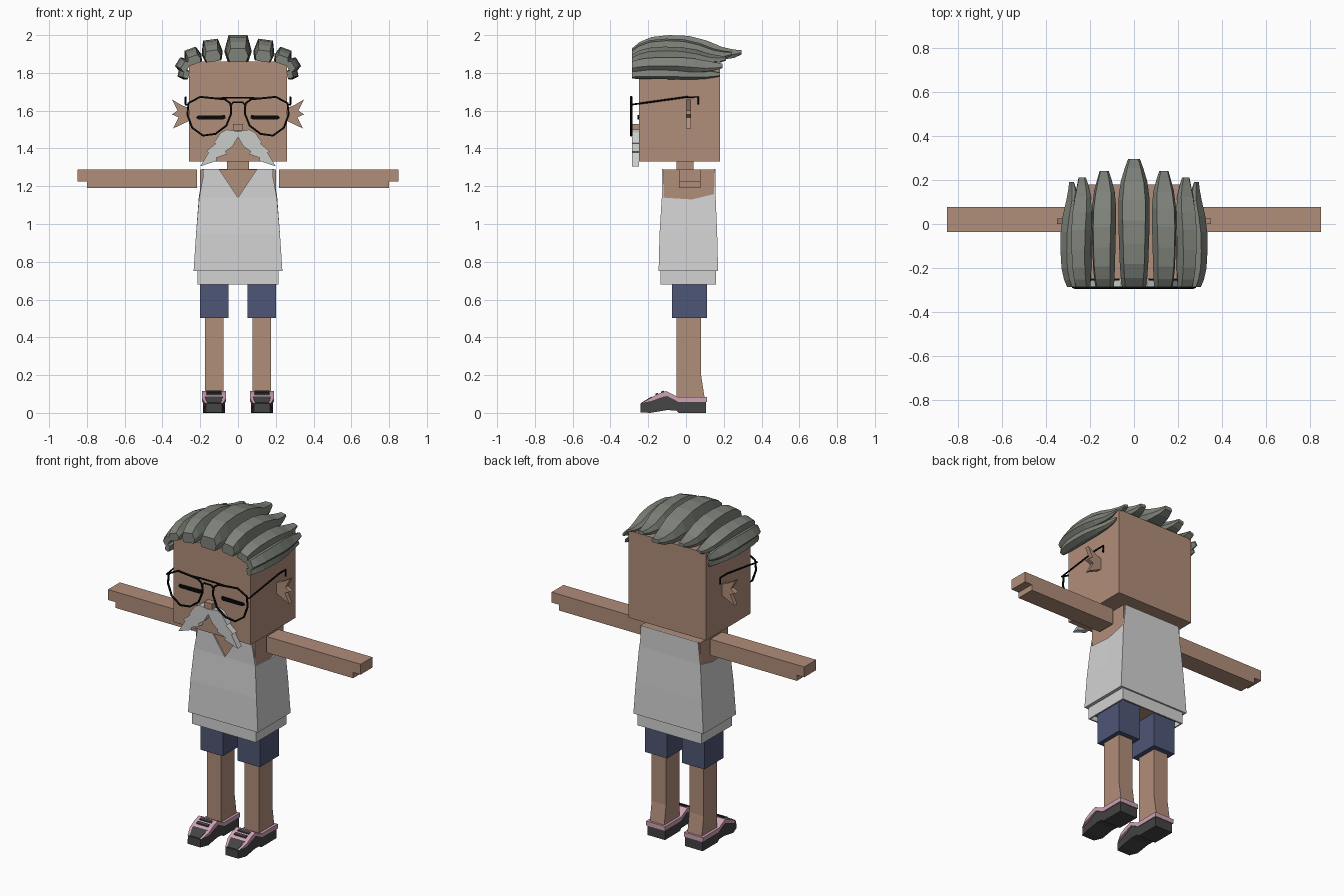
import bpy, bmesh
from math import radians, sin, cos

cube = bpy.data.objects.get("Cube")
if cube:
    bpy.data.objects.remove(cube, do_unlink=True)


def material(name, hex_code):
    """Flat material from an sRGB hex code."""
    srgb = [int(hex_code[i:i + 2], 16) / 255 for i in (0, 2, 4)]
    lin = [c / 12.92 if c < 0.04045 else ((c + 0.055) / 1.055) ** 2.4 for c in srgb]
    m = bpy.data.materials.new(name)
    m.use_nodes = True
    m.diffuse_color = (*lin, 1)
    m.node_tree.nodes["Principled BSDF"].inputs["Base Color"].default_value = (*lin, 1)
    return m


skin = material("skin", "B18E7A")
white = material("shirt_white", "D2D2D2")
silver = material("moustache_grey", "CACCCA")
navy = material("shorts_navy", "4E5675")
grey = material("hair_grey", "7E837A")
dark = material("shoe_dark", "444444")
pink = material("shoe_pink", "CFA2B6")
black = material("black", "080808")


def finish(bm, name, *mats):
    bmesh.ops.recalc_face_normals(bm, faces=bm.faces)
    mesh = bpy.data.meshes.new(name)
    bm.to_mesh(mesh)
    bm.free()
    for m in mats:
        mesh.materials.append(m)
    ob = bpy.data.objects.new(name, mesh)
    bpy.context.collection.objects.link(ob)
    return ob


def loft(name, rings, *mats):
    """Closed solid through matching rings of points."""
    bm = bmesh.new()
    loops = [[bm.verts.new(p) for p in ring] for ring in rings]
    n = len(loops[0])
    for a, b in zip(loops, loops[1:]):
        for i in range(n):
            j = (i + 1) % n
            bm.faces.new((a[i], a[j], b[j], b[i]))
    bm.faces.new(loops[0])
    bm.faces.new(loops[-1])
    return finish(bm, name, *mats)


def box(name, x, y, z, mat):
    return loft(name, [[(x[0], y[0], h), (x[1], y[0], h), (x[1], y[1], h), (x[0], y[1], h)]
                       for h in z], mat)


def front_plate(name, pts, y, mat, s=1):
    """Outline in x, z extruded along y."""
    return loft(name, [[(s * x, d, z) for x, z in pts] for d in y], mat)


def side_prism(name, pts, x, mat, s=1):
    """Outline in y, z extruded along x."""
    return loft(name, [[(s * d, y, z) for y, z in pts] for d in x], mat)


def wire(name, pts, cyclic=False, r=0.006):
    cu = bpy.data.curves.new(name, "CURVE")
    cu.dimensions = "3D"
    cu.bevel_depth = r
    cu.bevel_resolution = 1
    cu.use_fill_caps = True
    sp = cu.splines.new("POLY")
    sp.points.add(len(pts) - 1)
    for p, co in zip(sp.points, pts):
        p.co = (*co, 1)
    sp.use_cyclic_u = cyclic
    cu.materials.append(black)
    ob = bpy.data.objects.new(name, cu)
    bpy.context.collection.objects.link(ob)
    return ob


# Head, neck, nose and bare torso
box("head", (-0.26, 0.26), (-0.25, 0.18), (1.33, 1.86), skin)
box("neck", (-0.058, 0.058), (-0.05, 0.04), (1.27, 1.34), skin)
box("nose", (-0.026, 0.026), (-0.288, -0.24), (1.495, 1.53), skin)
box("torso", (-0.2, 0.2), (-0.12, 0.15), (0.78, 1.288), skin)


# Tank top: flared body with low armholes, back panel and hem
def shirt_ring(w, front, back, z_front, z_mid, z_back):
    half = [(w, front, z_front), (w, 0.03, z_mid), (w, back, z_back)]
    return half + [(-x, y, z) for x, y, z in reversed(half)]


loft("shirt_body", [shirt_ring(0.235, -0.145, 0.17, 0.75, 0.75, 0.75),
                    shirt_ring(0.222, -0.14, 0.165, 0.95, 0.95, 0.95),
                    shirt_ring(0.206, -0.128, 0.156, 1.14, 1.13, 1.16)], white)
front_plate("shirt_back", [(-0.206, 1.14), (0.206, 1.14), (0.19, 1.29), (-0.19, 1.29)],
            (0.149, 0.156), white)
hem = box("shirt_hem", (-0.215, 0.215), (-0.135, 0.16), (0.68, 0.76), white)
hem.data.materials.append(skin)
bm = bmesh.new()
bm.from_mesh(hem.data)
bottom = min(bm.faces, key=lambda f: f.calc_center_median().z)
bmesh.ops.inset_individual(bm, faces=[bottom], thickness=0.012)
inner = bmesh.ops.extrude_discrete_faces(bm, faces=[bottom])["faces"][0]
for v in inner.verts:
    v.co.z += 0.03
inner.material_index = 1
bm.to_mesh(hem.data)
bm.free()

# Half outlines of the mirrored parts
STRAP = [(0, 1.13), (0, 1.14), (0.1, 1.29), (0.185, 1.29), (0.185, 1.25),
         (0.2, 1.17), (0.206, 1.13)]
ARM = [(0.217, 1.19), (0.8, 1.19), (0.8, 1.225), (0.85, 1.225), (0.85, 1.288), (0.217, 1.288)]
EAR = [(0.25, 1.61), (0.3, 1.63), (0.35, 1.66), (0.32, 1.6), (0.35, 1.58),
       (0.315, 1.565), (0.345, 1.505), (0.25, 1.55)]
MOUSTACHE = [(0, 1.49), (0.06, 1.5), (0.09, 1.485), (0.128, 1.43), (0.12, 1.425), (0.168, 1.385),
             (0.156, 1.378), (0.2, 1.305), (0.11, 1.335), (0.115, 1.35), (0.06, 1.37),
             (0.066, 1.385), (0.03, 1.41), (0, 1.46)]
EYE = [(0.065, 1.56), (0.07, 1.576), (0.215, 1.573), (0.222, 1.562), (0.21, 1.554), (0.08, 1.553)]
LENS = [(0.036, 1.615), (0.036, 1.585), (0.062, 1.52), (0.12, 1.477), (0.185, 1.468),
        (0.243, 1.51), (0.268, 1.58), (0.262, 1.64), (0.2, 1.673), (0.07, 1.66), (0.042, 1.64)]
LEG = [(-0.05, 0.52), (0.08, 0.52), (0.08, 0.2), (0.1, 0.07), (-0.05, 0.07)]
SOLE = [(-0.242, 0.003), (-0.24, 0.05), (-0.19, 0.068), (-0.1, 0.098), (-0.04, 0.06),
        (0.105, 0.06), (0.105, 0), (-0.04, 0), (-0.05, 0.012), (-0.1, 0.015), (-0.19, 0)]
TRIM = [(-0.238, 0.05), (-0.19, 0.078), (-0.15, 0.1), (-0.105, 0.116), (-0.045, 0.085),
        (0.11, 0.085), (0.11, 0.058), (-0.04, 0.058), (-0.1, 0.09), (-0.19, 0.058)]


def taper_toe(ob, s):
    for v in ob.data.vertices:
        k = 0.72 if v.co.y < -0.22 else 1
        v.co.x = s * 0.127 + (v.co.x - s * 0.127) * k


for s, side in ((1, "left"), (-1, "right")):
    front_plate(side + "_shirt_strap", STRAP, (-0.128, -0.119), white, s)
    front_plate(side + "_arm", ARM, (-0.036, 0.078), skin, s)
    front_plate(side + "_ear", EAR, (0.0, 0.026), skin, s)
    front_plate(side + "_moustache", MOUSTACHE, (-0.287, -0.249), silver, s)
    front_plate(side + "_eye", EYE, (-0.257, -0.249), black, s)

    # Glasses half
    wire(side + "_lens_rim", [(s * x, -0.29, z) for x, z in LENS], True)
    wire(side + "_temple", [(s * 0.264, -0.29, 1.632), (s * 0.277, -0.288, 1.632),
                            (s * 0.277, 0, 1.672), (s * 0.277, 0.065, 1.672),
                            (s * 0.277, 0.065, 1.632)], r=0.005)

    # Legs and shorts
    box(side + "_shorts_leg", sorted((s * 0.05, s * 0.2)), (-0.075, 0.11), (0.503, 0.72), navy)
    side_prism(side + "_leg", LEG, (0.078, 0.175), skin, s)

    # Shoe with trim, toe cap and laces
    taper_toe(side_prism(side + "_shoe", SOLE, (0.068, 0.186), dark, s), s)
    taper_toe(side_prism(side + "_shoe_trim", TRIM, (0.063, 0.191), pink, s), s)
    toe = [(-0.236, 0.054), (-0.19, 0.082), (-0.18, 0.086), (-0.18, 0.07), (-0.235, 0.045)]
    taper_toe(side_prism(side + "_toe_cap", toe, (0.08, 0.174), dark, s), s)
    for i, (y, z) in enumerate(((-0.155, 0.099), (-0.125, 0.11))):
        lace = [(y - 0.007, z - 0.005), (y - 0.007, z + 0.003), (y + 0.008, z + 0.008), (y + 0.008, z)]
        side_prism(f"{side}_lace_{i + 1}", lace, (0.088, 0.166), dark, s)

# Glasses bridges
wire("top_bridge", [(x, -0.29, z) for x, z in
                    ((-0.11, 1.666), (-0.04, 1.668), (0.04, 1.668), (0.11, 1.666))], r=0.005)
wire("lower_bridge", [(x, -0.29, z) for x, z in
                      ((-0.04, 1.625), (-0.025, 1.645), (0.025, 1.645), (0.04, 1.625))], r=0.005)

# Swept hair locks: (progress, inner height, outer height, width)
PROFILE = [(0, 0.0, 0.5, 0.8), (0.07, 0.0, 0.74, 0.88), (0.18, 0.0, 0.93, 0.95),
           (0.34, 0.02, 1.0, 1.0), (0.52, 0.05, 0.97, 1.05), (0.68, 0.05, 0.8, 1.05),
           (0.82, 0.08, 0.56, 0.9), (0.93, 0.15, 0.46, 0.62), (1, 0.28, 0.44, 0.4)]


def hair_lock(name, x, z, tilt, half, height, tip, s=1):
    a = radians(tilt)
    rings = []
    for t, low, high, wide in PROFILE:
        w, lo, hi = half * wide, low * height, high * height
        mid = lo + (hi - lo) * 0.42
        section = [(-w * 0.8, lo), (w * 0.8, lo), (w, mid), (w * 0.72, hi), (-w * 0.72, hi), (-w, mid)]
        y = -0.287 + t * (tip + 0.287)
        rings.append([(s * (x + u * cos(a) + v * sin(a)), y, z - u * sin(a) + v * cos(a))
                      for u, v in section])
    return loft(name, rings, grey)


hair_lock("hair_lock_middle", 0, 1.858, 0, 0.068, 0.142, 0.295)
LOCKS = [(0.13, 1.86, 8, 0.053, 0.117, 0.24), (0.225, 1.848, 20, 0.044, 0.085, 0.212),
         (0.264, 1.825, 58, 0.037, 0.066, 0.192), (0.26, 1.788, 78, 0.027, 0.058, 0.18)]
for i, lock in enumerate(LOCKS):
    hair_lock(f"hair_lock_left_{i + 1}", *lock)
    hair_lock(f"hair_lock_right_{i + 1}", *lock, s=-1)
